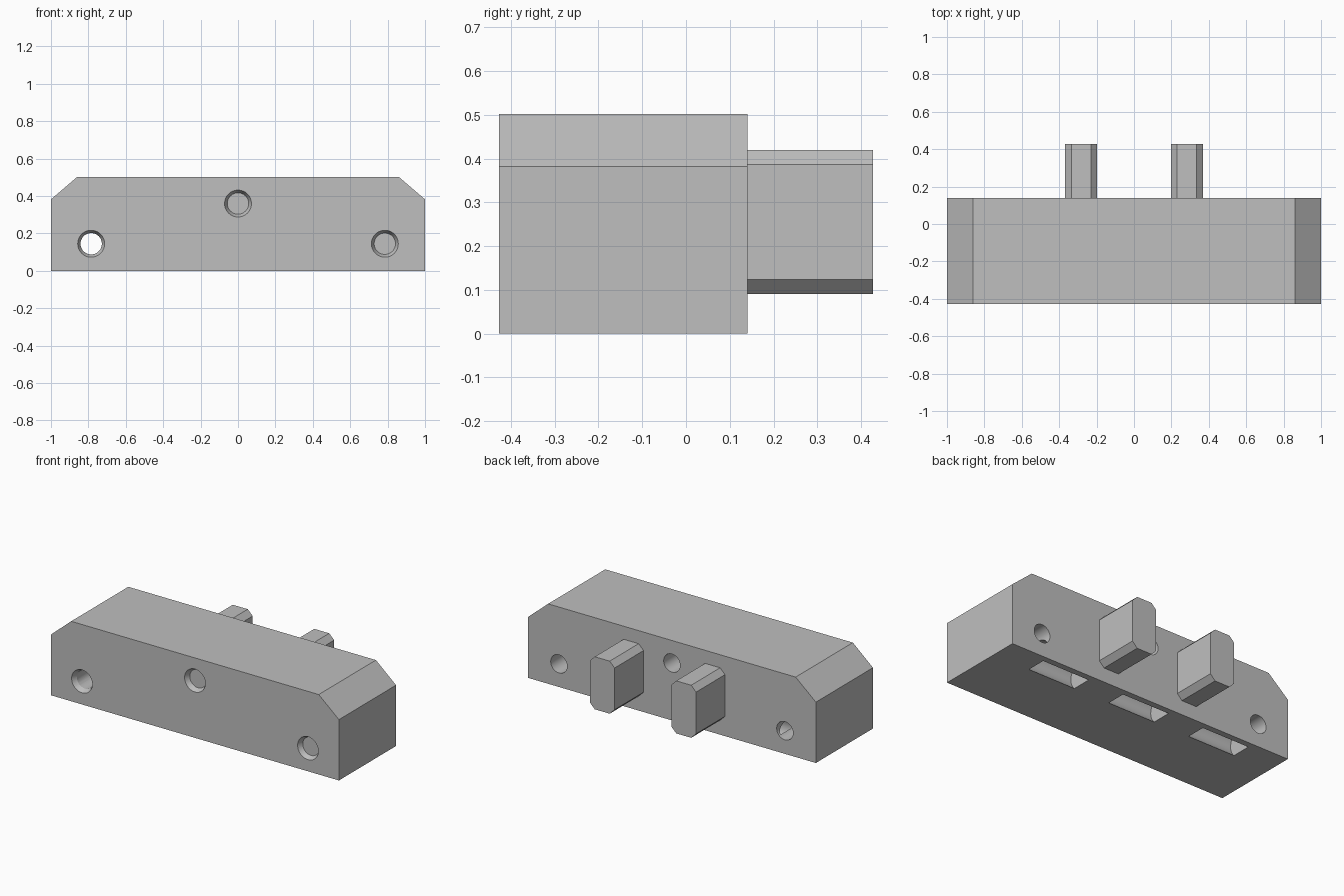
import bpy, bmesh, math
from mathutils import Matrix, Vector

if "Cube" in bpy.data.objects:
    bpy.data.objects.remove(bpy.data.objects["Cube"], do_unlink=True)

grey = bpy.data.materials.new("plain_grey")
grey.use_nodes = True
colour = (0.52, 0.52, 0.52, 1)
grey.diffuse_color = colour
grey.node_tree.nodes["Principled BSDF"].inputs["Base Color"].default_value = colour

FRONT, BACK, TAIL = -0.427, 0.14, 0.427


def make_object(name, bm):
    bmesh.ops.recalc_face_normals(bm, faces=bm.faces)
    mesh = bpy.data.meshes.new(name)
    bm.to_mesh(mesh)
    bm.free()
    mesh.materials.append(grey)
    obj = bpy.data.objects.new(name, mesh)
    bpy.context.collection.objects.link(obj)
    return obj


def extrude_profile(name, points, y0, y1):
    """Prism from an x-z outline, running from y0 to y1."""
    bm = bmesh.new()
    face = bm.faces.new([bm.verts.new((x, y0, z)) for x, z in points])
    out = bmesh.ops.extrude_face_region(bm, geom=[face])
    verts = [v for v in out["geom"] if isinstance(v, bmesh.types.BMVert)]
    bmesh.ops.translate(bm, verts=verts, vec=(0, y1 - y0, 0))
    return make_object(name, bm)


def cylinder(name, r1, r2, start, end):
    """Round cutter between two points, with a radius at each."""
    start, end = Vector(start), Vector(end)
    axis = end - start
    turn = axis.to_track_quat("Z", "Y").to_matrix().to_4x4()
    bm = bmesh.new()
    bmesh.ops.create_cone(bm, cap_ends=True, segments=48, radius1=r1, radius2=r2,
                          depth=axis.length,
                          matrix=Matrix.Translation((start + end) / 2) @ turn)
    return make_object(name, bm)


# Main block with sloped upper corners
block = extrude_profile("block", [(-1, 0), (1, 0), (1, 0.382), (0.86, 0.502),
                                  (-0.86, 0.502), (-1, 0.382)], FRONT, BACK)

cutters = []
# Screw holes, countersunk at the front
for x, z in ((-0.785, 0.145), (0, 0.36), (0.785, 0.145)):
    cutters.append(cylinder("screw_hole", 0.057, 0.057,
                            (x, FRONT - 0.1, z), (x, BACK + 0.1, z)))
    cutters.append(cylinder("countersink", 0.087, 0.057,
                            (x, FRONT - 0.03, z), (x, FRONT + 0.03, z)))
# Round pockets lying lengthwise, open through the underside
for x in (-0.58, 0, 0.58):
    cutters.append(cylinder("pocket", 0.092, 0.092,
                            (x - 0.165, 0.04, 0.068), (x + 0.165, 0.04, 0.068)))

for cutter in cutters:
    cutter.hide_render = True
    mod = block.modifiers.new(cutter.name, "BOOLEAN")
    mod.operation = "DIFFERENCE"
    mod.solver = "EXACT"
    mod.object = cutter

# Bake the cuts and drop the cutters
graph = bpy.context.evaluated_depsgraph_get()
cut_mesh = bpy.data.meshes.new_from_object(block.evaluated_get(graph))
block.modifiers.clear()
block.data = cut_mesh
for cutter in cutters:
    bpy.data.objects.remove(cutter, do_unlink=True)

# Rear pegs with four chamfered corners
w, low, high, c = 0.086, 0.09, 0.42, 0.034
for name, x in (("left_peg", 0.283), ("right_peg", -0.283)):
    extrude_profile(name, [(x - w + c, low), (x + w - c, low), (x + w, low + c),
                           (x + w, high - c), (x + w - c, high), (x - w + c, high),
                           (x - w, high - c), (x - w, low + c)], BACK, TAIL)

# Smooth bores, crisp edges
bpy.ops.object.select_all(action="DESELECT")
block.select_set(True)
bpy.context.view_layer.objects.active = block
bpy.ops.object.shade_smooth_by_angle(angle=math.radians(20))
